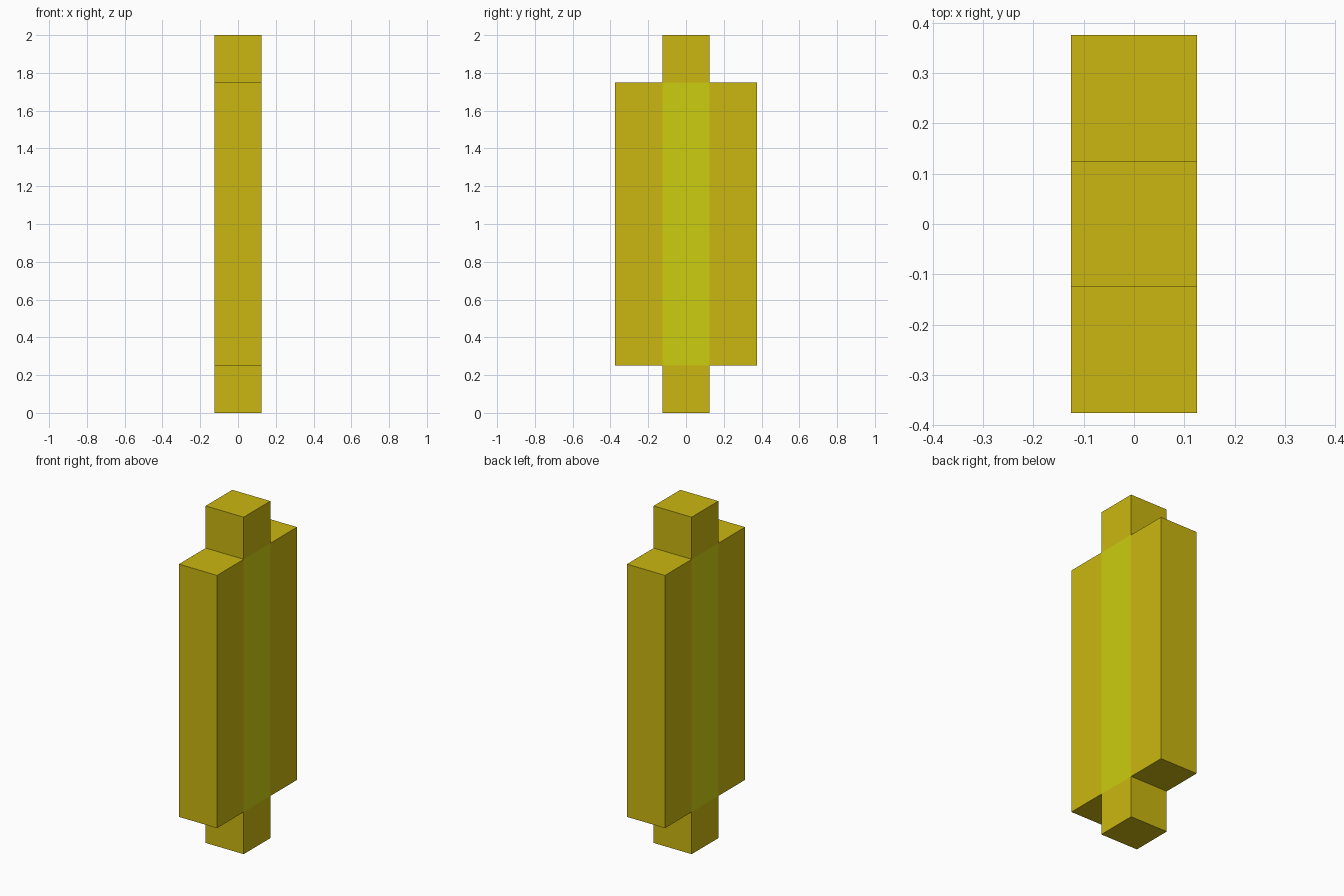
import bpy, bmesh
from mathutils import Matrix, Vector

if "Cube" in bpy.data.objects:
    bpy.data.objects.remove(bpy.data.objects["Cube"])

WIDTH = 0.25      # thickness of every bar
CORE_H = 1.5      # height of the central block


def material(name, colour):
    mat = bpy.data.materials.new(name)
    mat.diffuse_color = colour
    mat.use_nodes = True
    mat.node_tree.nodes["Principled BSDF"].inputs["Base Color"].default_value = mat.diffuse_color
    return mat


# Central block, standing in the middle of the cross
bm = bmesh.new()
bmesh.ops.create_cube(bm, size=1, matrix=Matrix.Translation((0, 0, 1))
                      @ Matrix.Diagonal((WIDTH, WIDTH, CORE_H, 1)))
bm.normal_update()
sides = [f for f in bm.faces if abs(f.normal.x) < 0.5]
panels = [f for f in bm.faces if abs(f.normal.x) > 0.5]
for f in panels:
    f.material_index = 1

# Side wings and end stubs, each pulled out of one face of the block
for f in sides:
    offset = f.normal.copy() * WIDTH
    ext = bmesh.ops.extrude_discrete_faces(bm, faces=[f])
    bmesh.ops.translate(bm, vec=offset, verts=ext["faces"][0].verts)

bmesh.ops.recalc_face_normals(bm, faces=bm.faces)
mesh = bpy.data.meshes.new("cross_post")
bm.to_mesh(mesh)
bm.free()
mesh.materials.append(material("yellow", (0.60, 0.47, 0.005, 1)))
mesh.materials.append(material("yellow_green", (0.60, 0.61, 0.005, 1)))
post = bpy.data.objects.new("cross_post", mesh)
bpy.context.collection.objects.link(post)
